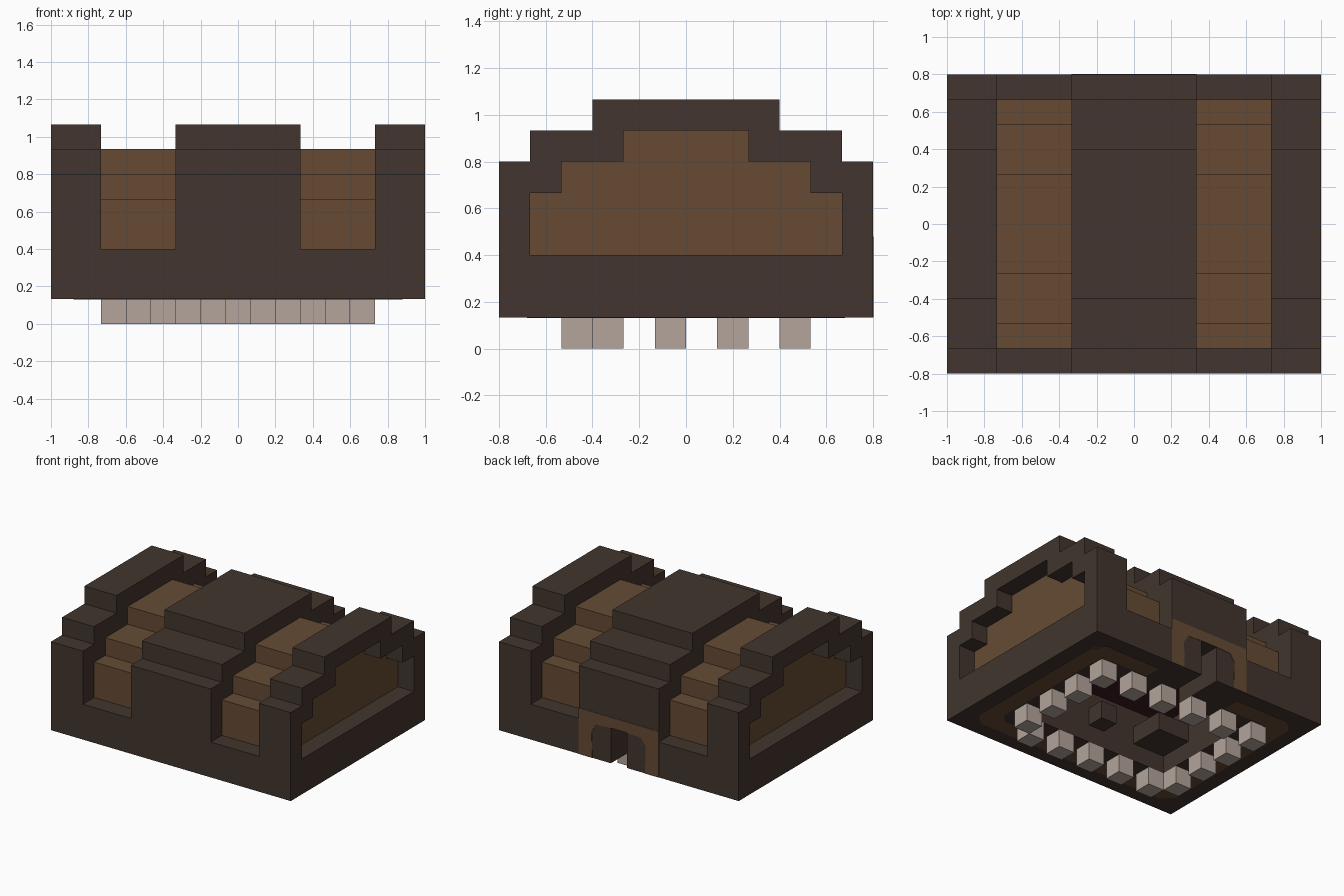
import bpy, bmesh
from mathutils import Vector

if "Cube" in bpy.data.objects:
    bpy.data.objects.remove(bpy.data.objects["Cube"], do_unlink=True)

U = 2 / 15  # one block


def material(name, hex_code):
    srgb = [int(hex_code[i:i + 2], 16) / 255 for i in (0, 2, 4)]
    lin = [c / 12.92 if c <= 0.04045 else ((c + 0.055) / 1.055) ** 2.4 for c in srgb]
    m = bpy.data.materials.new(name)
    m.use_nodes = True
    m.diffuse_color = (*lin, 1)
    m.node_tree.nodes["Principled BSDF"].inputs["Base Color"].default_value = (*lin, 1)
    return m


DARK = material("dark wood", "42352E")
BROWN = material("brown wood", "664B34")
BONE = material("bone", "B3A59B")
RED = material("dark red", "3D1B1F")


def prism(name, pts, axis, a, b, mat):
    """Extrude a 2D outline along an axis from a to b, in blocks."""
    def place(p, t):
        return Vector({"x": (t, p[0], p[1]), "y": (p[0], t, p[1]),
                       "z": (p[0], p[1], t)}[axis]) * U
    bm = bmesh.new()
    face = bm.faces.new([bm.verts.new(place(p, a)) for p in pts])
    out = bmesh.ops.extrude_face_region(bm, geom=[face])
    top = [v for v in out["geom"] if isinstance(v, bmesh.types.BMVert)]
    bmesh.ops.translate(bm, verts=top, vec=place((0, 0), b - a))
    bmesh.ops.recalc_face_normals(bm, faces=bm.faces)
    me = bpy.data.meshes.new(name)
    bm.to_mesh(me)
    bm.free()
    me.materials.append(mat)
    ob = bpy.data.objects.new(name, me)
    bpy.context.collection.objects.link(ob)
    return ob


def box(name, x0, x1, y0, y1, z0, z1, mat):
    return prism(name, [(x0, y0), (x1, y0), (x1, y1), (x0, y1)], "z", z0, z1, mat)


def frame(name, ox, oy, ix, iy, z0, z1, mat):
    """Rectangular ring with a rectangular opening."""
    for s, side in ((1, "back"), (-1, "front")):
        box(f"{name}_{side}", -ox, ox, *sorted((s * iy, s * oy)), z0, z1, mat)
    for s, side in ((1, "left"), (-1, "right")):
        box(f"{name}_{side}", *sorted((s * ix, s * ox)), -iy, iy, z0, z1, mat)


def mirrored(half):
    """Complete an outline symmetric about its first coordinate."""
    return half + [(-p, q) for p, q in reversed(half)]


# Rim with the keyhole slot open at the back
prism("rim", mirrored([(0.5, 3), (4.5, 3), (4.5, -3)]) [:3]
      + [(-4.5, -3), (-4.5, 3), (-0.5, 3), (-0.5, 6), (-7.5, 6),
         (-7.5, -6), (7.5, -6), (7.5, 6), (0.5, 6)], "z", 1, 3, DARK)

# Brown stepped core above a hollow
frame("core_wall", 6.5, 5, 5, 3.5, 3, 4, BROWN)
frame("hollow_lining", 5, 3.5, 4.5, 3, 3, 4, DARK)
prism("stepped_core", mirrored([(5, 4), (5, 5), (4, 5), (4, 6), (2, 6), (2, 7)]),
      "x", -6.5, 6.5, BROWN)
box("hollow_ceiling", -4.5, 4.5, -3, 3, 3.95, 4, RED)

# Dark stepped bands arching over the core
outer = mirrored([(6, 3), (6, 6), (5, 6), (5, 7), (3, 7), (3, 8)])
inner = mirrored([(5, 3), (5, 5), (4, 5), (4, 6), (2, 6), (2, 7)])
for name, a, b in (("right_band", -7.5, -5.5), ("middle_band", -2.5, 2.5),
                   ("left_band", 5.5, 7.5)):
    prism(name, outer + inner[::-1], "x", a, b, DARK)

# Blocks inside the hollow
box("inner_block_small", -0.5, 0.5, -3, -2, 2, 3, DARK)
box("inner_block_large", -4.5, -2.5, -3, -1, 2, 3, DARK)

# Teeth under the rim
teeth = [(x, 3.5) for x in range(-5, 6, 2)]
teeth += [(x, -3.5) for x in range(-4, 5, 2)]
teeth += [(s * 5, y) for s in (-1, 1) for y in (1.5, -0.5, -2.5)]
for x, y in teeth:
    box("tooth", x - 0.5, x + 0.5, y - 0.5, y + 0.5, 0, 1, BONE)

# Painted brown arch around the keyhole
prism("keyhole_arch", mirrored([(0.5, 3), (1.4, 2.95), (1.7, 2.5), (1.65, 1),
                                (2.5, 1), (2.5, 3.6)]), "y", 6, 6.02, BROWN)

# Painted brown ring on the underside of the rim
prism("underside_ring", mirrored([(2.6, 4.1), (5.2, 4.1), (5.6, 3.7), (5.6, -3.7),
                                  (5.2, -4.1)])[:5]
      + [(-5.2, -4.1), (-5.6, -3.7), (-5.6, 3.7), (-5.2, 4.1), (-2.6, 4.1),
         (-2.6, 5.1), (-6, 5.1), (-6.6, 4.5), (-6.6, -4.5), (-6, -5.1),
         (6, -5.1), (6.6, -4.5), (6.6, 4.5), (6, 5.1), (2.6, 5.1)],
      "z", 0.98, 1, BROWN)
